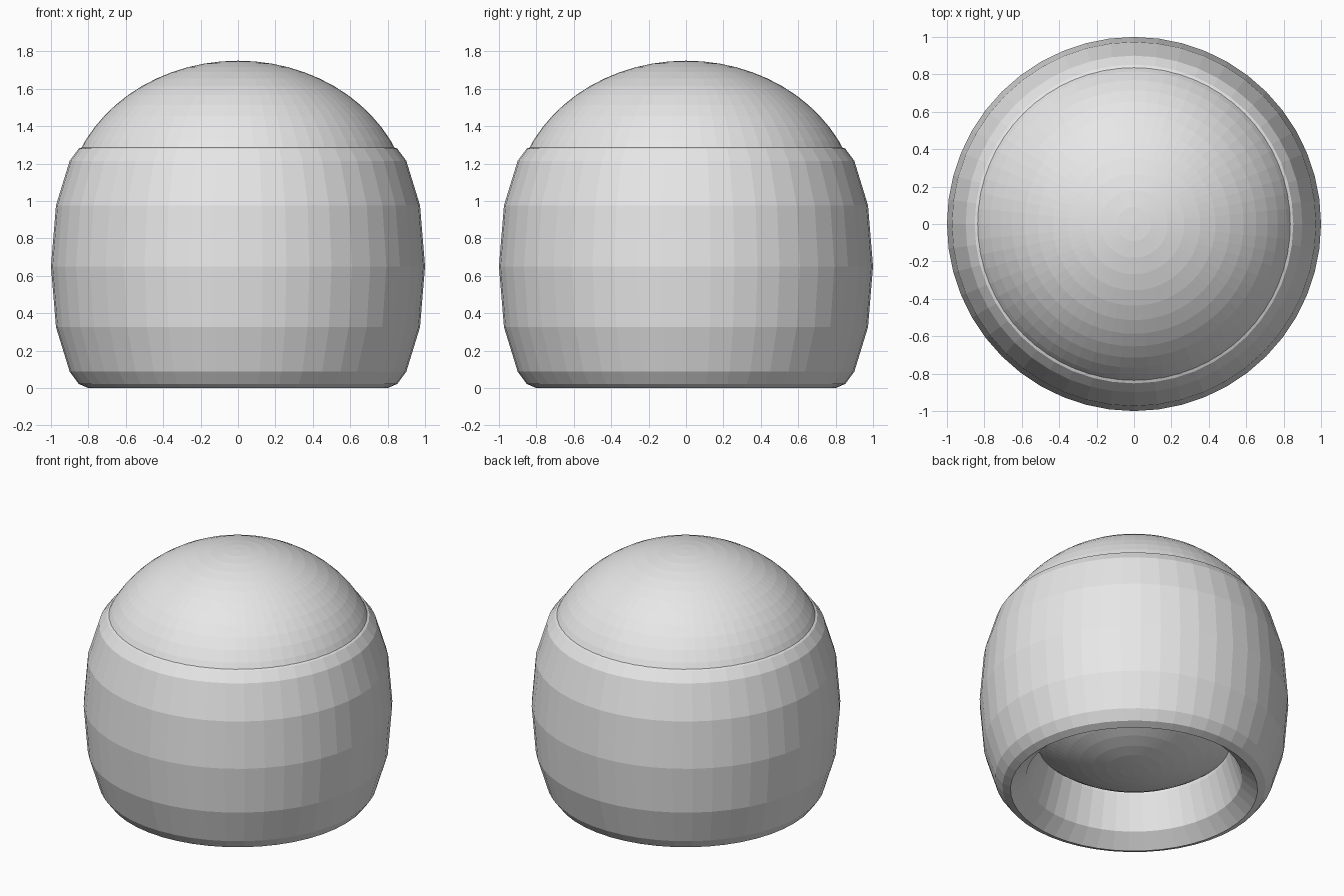
import bpy, bmesh, math

if "Cube" in bpy.data.objects:
    bpy.data.objects.remove(bpy.data.objects["Cube"])

SIDES = 48

grey = bpy.data.materials.new("plain grey")
grey.diffuse_color = (0.8, 0.8, 0.8, 1)
grey.use_nodes = True
grey.node_tree.nodes["Principled BSDF"].inputs["Base Color"].default_value = grey.diffuse_color


def finish(name, bm):
    bmesh.ops.recalc_face_normals(bm, faces=bm.faces[:])
    mesh = bpy.data.meshes.new(name)
    bm.to_mesh(mesh)
    bm.free()
    mesh.materials.append(grey)
    obj = bpy.data.objects.new(name, mesh)
    bpy.context.collection.objects.link(obj)
    return obj


# Tall barrel ring: a vertically stretched torus with softened outer rims
angles = [-90, -75, -60, -30, 0, 30, 60, 75, 90, 120, 150, 180, 210, 240]
bm = bmesh.new()
rings = []
for a in angles:
    r = 0.8 + 0.2 * math.cos(math.radians(a))
    z = 0.651 + 0.651 * math.sin(math.radians(a))
    rings.append([bm.verts.new((r * math.cos(t), r * math.sin(t), z))
                  for t in (2 * math.pi * i / SIDES for i in range(SIDES))])
for k, ring in enumerate(rings):
    nxt = rings[(k + 1) % len(rings)]
    for i in range(SIDES):
        j = (i + 1) % SIDES
        bm.faces.new((ring[i], ring[j], nxt[j], nxt[i]))
finish("barrel_ring", bm)

# Slightly squashed ball filling the ring and rising as the dome
bm = bmesh.new()
bmesh.ops.create_uvsphere(bm, u_segments=64, v_segments=32, radius=1)
bmesh.ops.scale(bm, vec=(0.925, 0.925, 0.807), verts=bm.verts[:])
bmesh.ops.translate(bm, vec=(0, 0, 0.943), verts=bm.verts[:])
finish("dome_ball", bm)
